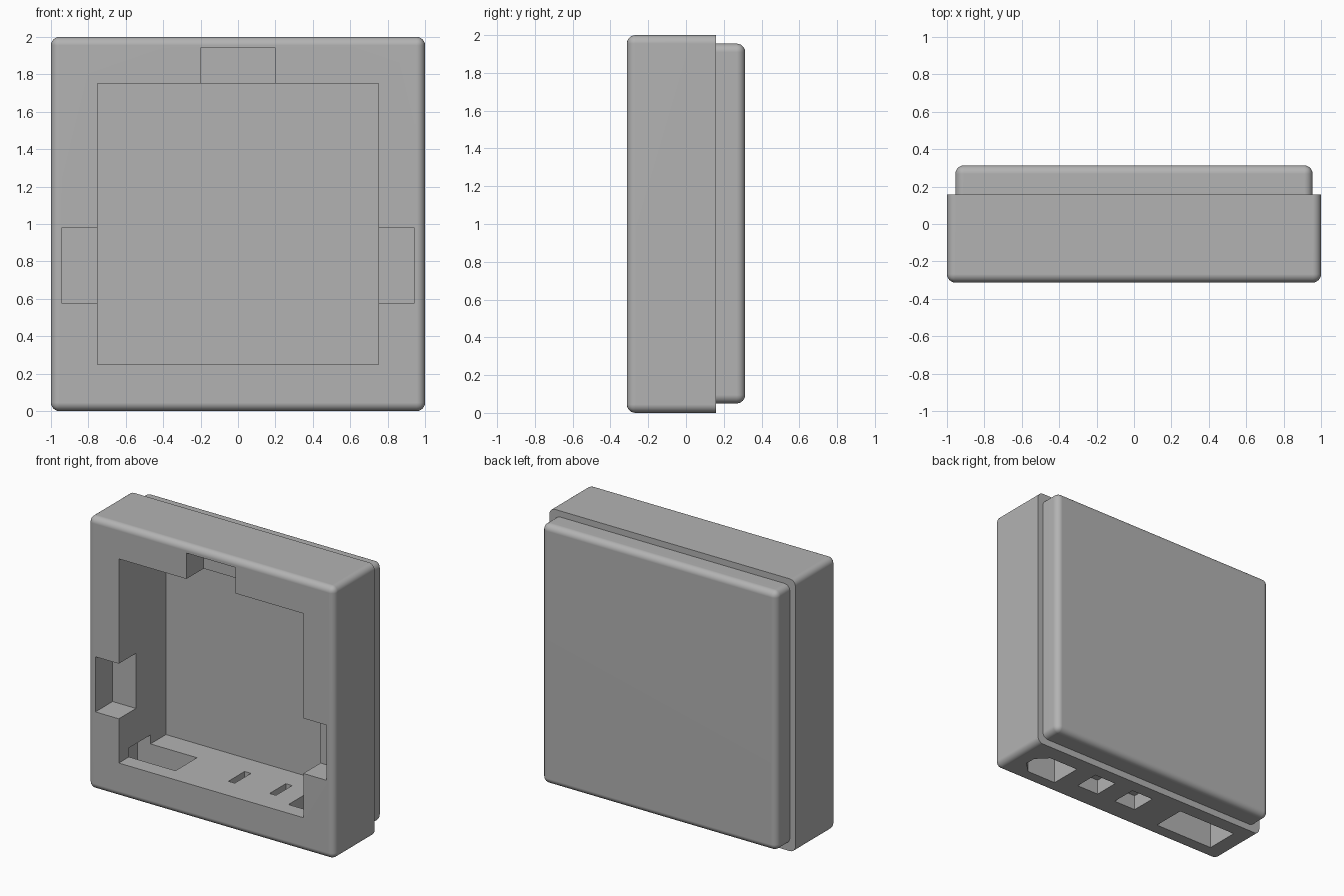
import bpy
import bmesh

if "Cube" in bpy.data.objects:
    bpy.data.objects.remove(bpy.data.objects["Cube"], do_unlink=True)

grey = bpy.data.materials.new("plain grey")
grey.use_nodes = True
grey.diffuse_color = (0.45, 0.45, 0.45, 1)
grey.node_tree.nodes["Principled BSDF"].inputs["Base Color"].default_value = (0.45, 0.45, 0.45, 1)

ROUND = 0.045


def prism(name, outline, z0, z1):
    """Upright prism over a list of (x, y) points."""
    bm = bmesh.new()
    base = bm.faces.new([bm.verts.new((x, y, z0)) for x, y in outline])
    top = bmesh.ops.extrude_face_region(bm, geom=[base])["geom"]
    bmesh.ops.translate(bm, vec=(0, 0, z1 - z0),
                        verts=[v for v in top if isinstance(v, bmesh.types.BMVert)])
    bmesh.ops.recalc_face_normals(bm, faces=bm.faces)
    mesh = bpy.data.meshes.new(name)
    bm.to_mesh(mesh)
    bm.free()
    mesh.materials.append(grey)
    ob = bpy.data.objects.new(name, mesh)
    bpy.context.collection.objects.link(ob)
    return ob


def box(name, x0, x1, y0, y1, z0, z1):
    return prism(name, [(x0, y0), (x1, y0), (x1, y1), (x0, y1)], z0, z1)


def round_edges(ob, sharp_y):
    """Round every edge except the rim lying at y = sharp_y."""
    bm = bmesh.new()
    bm.from_mesh(ob.data)
    edges = [e for e in bm.edges
             if any(abs(v.co.y - sharp_y) > 0.001 for v in e.verts)]
    bmesh.ops.bevel(bm, geom=edges, offset=ROUND, segments=6, profile=0.5, affect='EDGES')
    bm.to_mesh(ob.data)
    bm.free()


def combine(target, other, operation):
    bpy.context.view_layer.objects.active = target
    mod = target.modifiers.new(operation.lower(), 'BOOLEAN')
    mod.operation = operation
    mod.solver = 'EXACT'
    mod.object = other
    bpy.ops.object.modifier_apply(modifier=mod.name)
    bpy.data.objects.remove(other, do_unlink=True)


# Main shell with a slightly smaller raised back panel
FRONT, STEP, BACK = -0.313, 0.158, 0.313
shell = box("housing", -1, 1, FRONT, STEP, 0, 2)
round_edges(shell, STEP)
panel = box("back_panel", -0.955, 0.955, STEP - 0.05, BACK, 0.05, 1.955)
round_edges(panel, STEP - 0.05)
combine(shell, panel, 'UNION')

# Square cavity open to the front
OUT = FRONT - 0.1
combine(shell, box("cavity", -0.75, 0.75, OUT, 0.235, 0.25, 1.75), 'DIFFERENCE')

# Shallow finger notches at the top and both sides
NOTCH = FRONT + 0.2
combine(shell, box("top_notch", -0.2, 0.2, OUT, NOTCH, 1.6, 1.94), 'DIFFERENCE')
for side in (-1, 1):
    x0, x1 = sorted((side * 0.6, side * 0.94))
    combine(shell, box("side_notch", x0, x1, OUT, NOTCH, 0.575, 0.98), 'DIFFERENCE')

# Wide port and chamfered port through the floor
combine(shell, box("wide_port", -0.855, -0.372, -0.195, 0.055, -0.1, 0.316), 'DIFFERENCE')
outline = [(0.55, -0.2), (0.79, -0.2), (0.87, -0.12), (0.87, -0.04), (0.79, 0.04), (0.55, 0.04)]
combine(shell, prism("chamfered_port", outline, -0.1, 0.316), 'DIFFERENCE')

# Two switch pockets, each with a narrow slot into the cavity
for x in (0.065, 0.4):
    combine(shell, box("pocket", x - 0.18, x, -0.13, 0.06, -0.1, 0.11), 'DIFFERENCE')
    combine(shell, box("slot", x - 0.053, x - 0.001, -0.129, 0.059, 0.05, 0.35), 'DIFFERENCE')

# Smooth rounded rims, crisp cut edges
bpy.ops.object.select_all(action='DESELECT')
shell.select_set(True)
bpy.context.view_layer.objects.active = shell
bpy.ops.object.shade_smooth_by_angle()
weighted = shell.modifiers.new("even_shading", 'WEIGHTED_NORMAL')
weighted.keep_sharp = True
